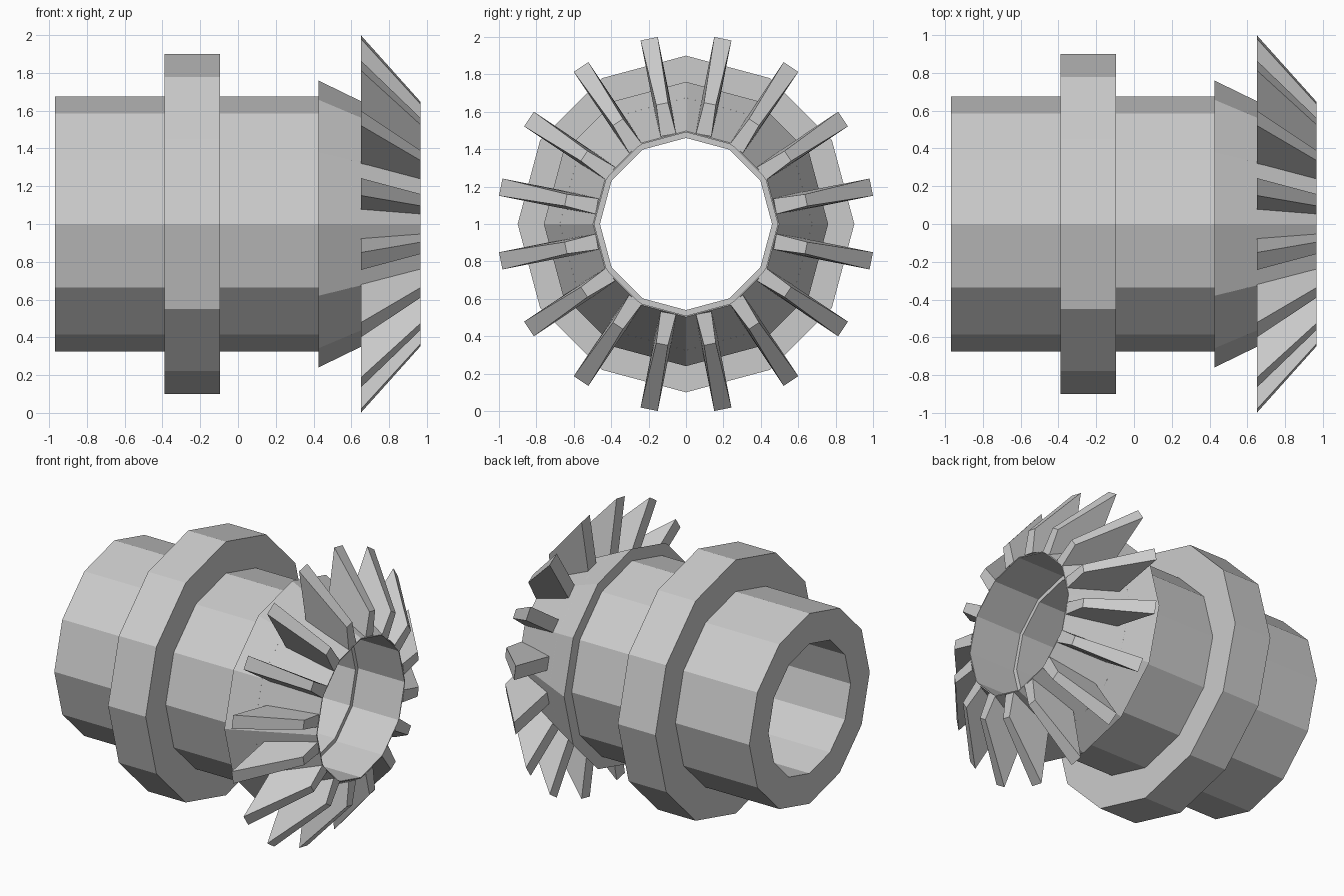
import bpy, bmesh, math
from mathutils import Matrix, Vector

cube = bpy.data.objects.get("Cube")
if cube:
    bpy.data.objects.remove(cube, do_unlink=True)

SIDES = 12
TEETH = 16
AXIS_HEIGHT = 1.0

steel = bpy.data.materials.new("grey_steel")
steel.use_nodes = True
steel.diffuse_color = (0.6, 0.6, 0.6, 1)
steel.node_tree.nodes["Principled BSDF"].inputs["Base Color"].default_value = (0.6, 0.6, 0.6, 1)


def finish(name, bm):
    bmesh.ops.recalc_face_normals(bm, faces=bm.faces)
    mesh = bpy.data.meshes.new(name)
    bm.to_mesh(mesh)
    bm.free()
    mesh.materials.append(steel)
    obj = bpy.data.objects.new(name, mesh)
    obj.location.z = AXIS_HEIGHT
    bpy.context.collection.objects.link(obj)
    return obj


def lathe(name, profile):
    """Turn a closed (x, radius) profile about the x axis."""
    bm = bmesh.new()
    rings = []
    for i in range(SIDES):
        a = math.tau * i / SIDES
        rings.append([bm.verts.new((x, r * math.sin(a), r * math.cos(a))) for x, r in profile])
    n = len(profile)
    for i in range(SIDES):
        here, there = rings[i], rings[(i + 1) % SIDES]
        for j in range(n):
            k = (j + 1) % n
            bm.faces.new((here[j], here[k], there[k], there[j]))
    return finish(name, bm)


# Hollow shaft with its collar
lathe("shaft_with_collar", [
    (-0.97, 0.46), (-0.97, 0.675), (-0.39, 0.675), (-0.39, 0.9),
    (-0.095, 0.9), (-0.095, 0.675), (0.6, 0.675), (0.6, 0.46)])

# Tapered gear hub ending in a thin rim
lathe("gear_hub", [(0.425, 0.49), (0.425, 0.76), (0.965, 0.497), (0.965, 0.49)])

# Sloping teeth: (x, radius, half width) at the corners of one tooth
corners = [(0.65, 0.62, 0.047), (0.65, 1.01, 0.047),
           (0.965, 0.655, 0.032), (0.965, 0.485, 0.042)]
bm = bmesh.new()
for t in range(TEETH):
    turn = Matrix.Rotation(math.tau * (t + 0.5) / TEETH, 3, 'X')
    left, right = [[bm.verts.new(turn @ Vector((x, s * w, r))) for x, r, w in corners]
                   for s in (-1, 1)]
    bm.faces.new(left)
    bm.faces.new(right[::-1])
    for j in range(4):
        k = (j + 1) % 4
        bm.faces.new((left[j], left[k], right[k], right[j]))
finish("gear_teeth", bm)
